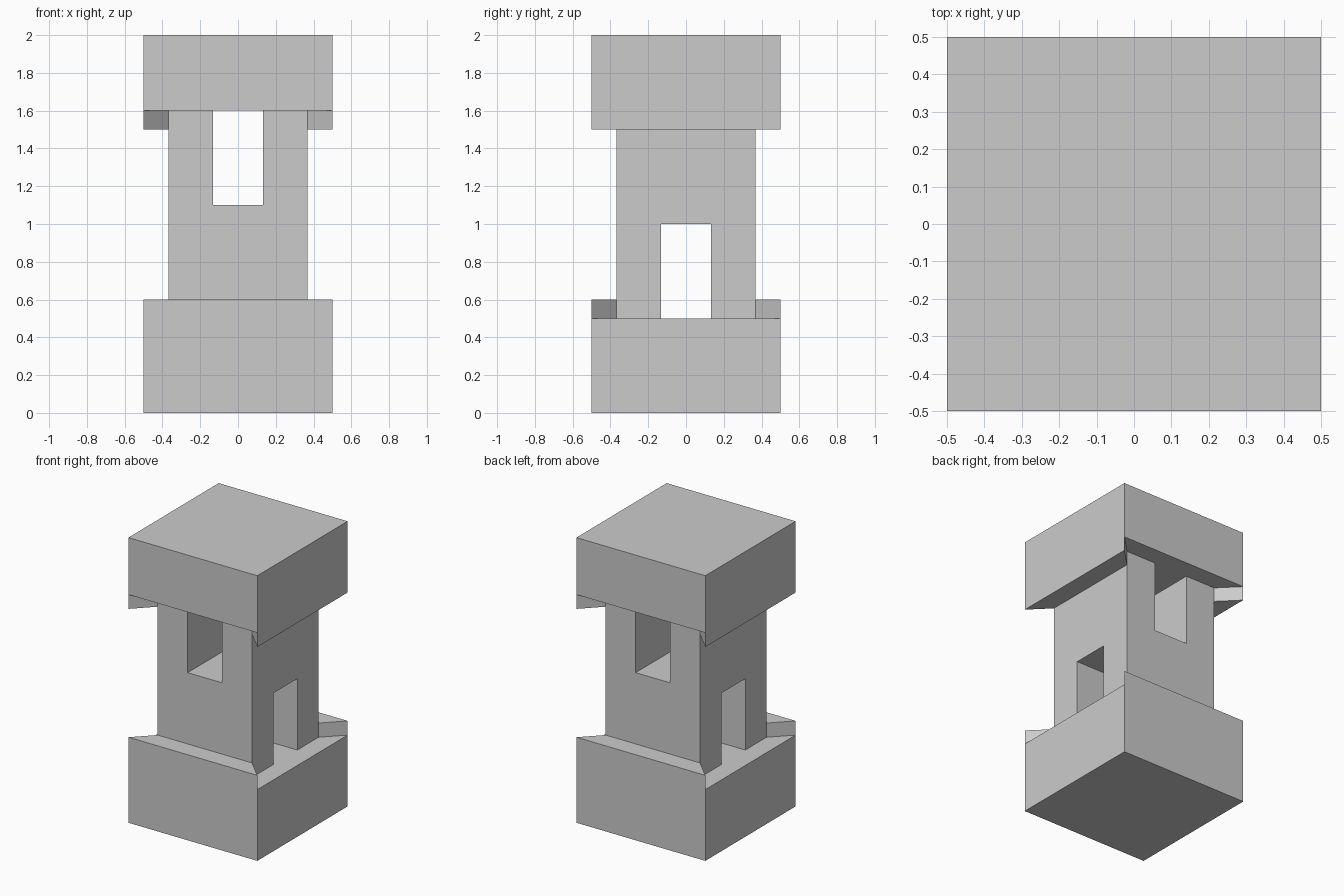
import bpy
import bmesh

default = bpy.data.objects.get("Cube")
if default:
    bpy.data.objects.remove(default, do_unlink=True)

HALF = 0.5        # half width of base and cap
SHAFT = 0.367     # half width of the shaft
OPENING = 0.133   # half width of the window and doorway
OUT = 0.6         # reach of the cutters beyond the block

stone = bpy.data.materials.new("grey stone")
stone.use_nodes = True
grey = (0.6, 0.6, 0.6, 1)
stone.diffuse_color = grey
stone.node_tree.nodes["Principled BSDF"].inputs["Base Color"].default_value = grey


def prism(name, outline, z0, z1):
    """Closed upright prism over a plan outline."""
    bm = bmesh.new()
    face = bm.faces.new([bm.verts.new((x, y, z0)) for x, y in outline])
    top = bmesh.ops.extrude_face_region(bm, geom=[face])["geom"]
    verts = [v for v in top if isinstance(v, bmesh.types.BMVert)]
    bmesh.ops.translate(bm, vec=(0, 0, z1 - z0), verts=verts)
    bmesh.ops.recalc_face_normals(bm, faces=bm.faces)
    mesh = bpy.data.meshes.new(name)
    bm.to_mesh(mesh)
    bm.free()
    mesh.materials.append(stone)
    obj = bpy.data.objects.new(name, mesh)
    bpy.context.collection.objects.link(obj)
    return obj


def rect(hx, hy):
    return [(-hx, -hy), (hx, -hy), (hx, hy), (-hx, hy)]


def carve(body, cutter):
    """Subtract the cutter, then discard it."""
    cutter.hide_render = True
    mod = body.modifiers.new("carve", 'BOOLEAN')
    mod.operation = 'DIFFERENCE'
    mod.solver = 'EXACT'
    mod.object = cutter
    bpy.context.view_layer.objects.active = body
    bpy.ops.object.modifier_apply(modifier=mod.name)
    bpy.data.objects.remove(cutter, do_unlink=True)


# Solid block that becomes base, shaft and cap
pillar = prism("pillar", rect(HALF, HALF), 0, 2)

# Window front to back, doorway side to side
carve(pillar, prism("window_cutter", rect(OPENING, OUT), 1.1, 1.6))
carve(pillar, prism("doorway_cutter", rect(OUT, OPENING), 0.5, 1.0))

# Mitred channels around the shaft, those on the sides set lower
for s in (-1, 1):
    channel = [(-OUT, s * OUT), (OUT, s * OUT), (SHAFT, s * SHAFT), (-SHAFT, s * SHAFT)]
    carve(pillar, prism("channel_cutter", channel, 0.6, 1.6))
    carve(pillar, prism("side_channel_cutter", [(y, x) for x, y in channel], 0.5, 1.5))
